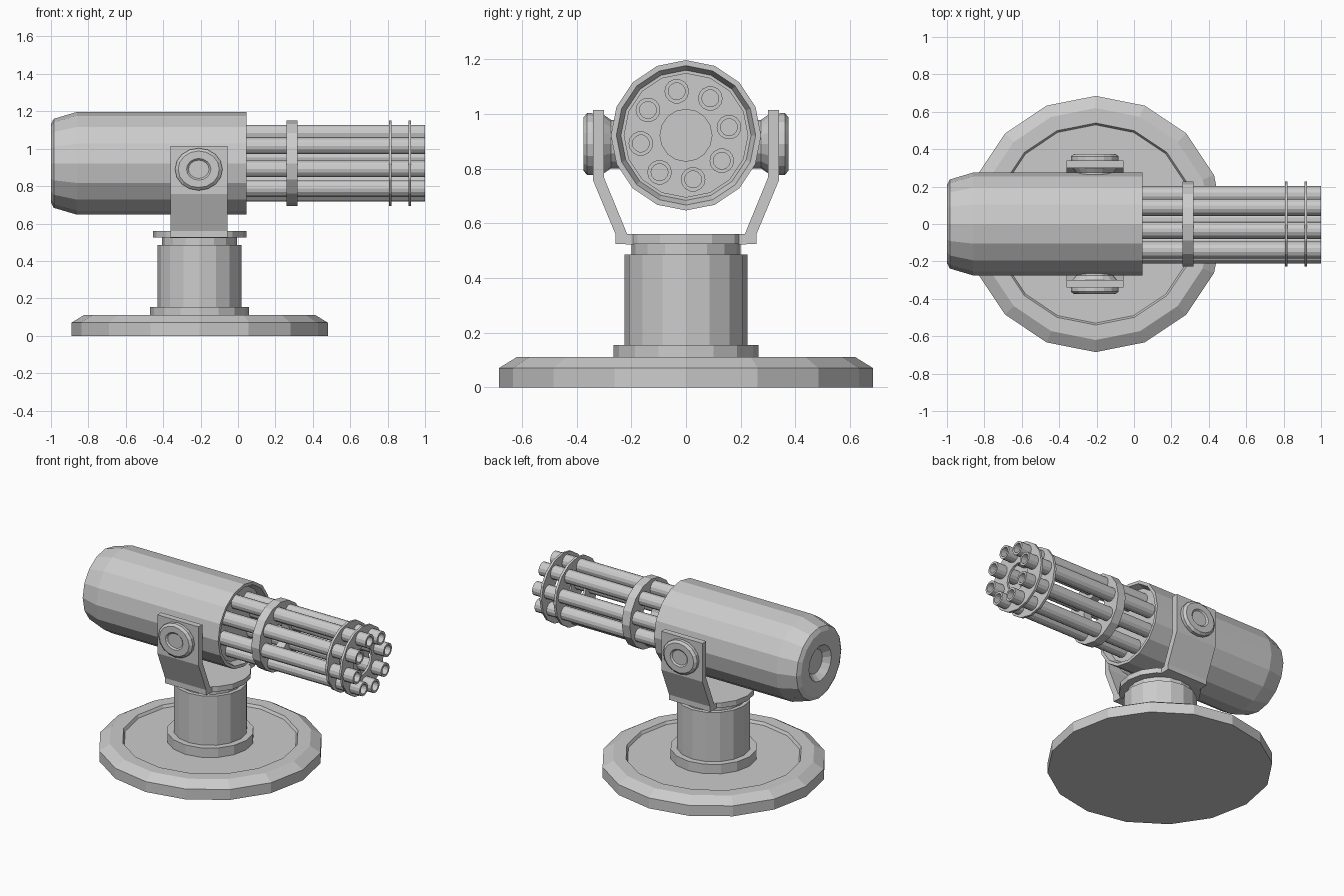
import bpy, bmesh
from math import cos, sin, pi, radians

if "Cube" in bpy.data.objects:
    bpy.data.objects.remove(bpy.data.objects["Cube"])


def make_object(name, bm):
    bmesh.ops.recalc_face_normals(bm, faces=bm.faces)
    mesh = bpy.data.meshes.new(name)
    bm.to_mesh(mesh)
    bm.free()
    obj = bpy.data.objects.new(name, mesh)
    bpy.context.collection.objects.link(obj)
    return obj


def lathe(name, profile, axis, centre, sides=16, closed=False, squash=1.0):
    """Spin (distance along axis, radius) points; closed profiles make rings."""
    bm = bmesh.new()
    rings = []
    for d, r in profile:
        ring = []
        for i in range(sides):
            c, s = r * cos(2 * pi * i / sides), r * sin(2 * pi * i / sides)
            p = {'X': (d, c, s), 'Y': (c, d, s * squash), 'Z': (c, s, d)}[axis]
            ring.append(bm.verts.new([a + b for a, b in zip(p, centre)]))
        rings.append(ring)
    pairs = list(zip(rings, rings[1:]))
    if closed:
        pairs.append((rings[-1], rings[0]))
    else:
        bm.faces.new(rings[0])
        bm.faces.new(rings[-1])
    for a, b in pairs:
        for i in range(sides):
            j = (i + 1) % sides
            bm.faces.new((a[i], a[j], b[j], b[i]))
    return make_object(name, bm)


PX = -0.205          # pedestal centre in x
AXIS_Z = 0.922       # height of the gun axis

# Round base plate with bevelled rim and shallow recess
lathe("base_plate", [(0, .685), (.07, .685), (.11, .62), (.11, .54), (.092, .53)],
      'Z', (PX, 0, 0))

# Pedestal: collar, column, neck and top flange
lathe("pedestal", [(.085, .265), (.155, .265), (.155, .225), (.485, .225),
                   (.485, .2), (.525, .2), (.525, .25), (.56, .25)],
      'Z', (PX, 0, 0))

# Yoke arms and pivots on both sides
arm = [(.19, .522), (.258, .525), (.258, .56), (.34, .757), (.34, 1.015),
       (.30, 1.015), (.30, .767), (.215, .56), (.19, .56)]
for side, label in ((1, "back"), (-1, "front")):
    bm = bmesh.new()
    face = bm.faces.new([bm.verts.new((-.36, side * y, z)) for y, z in arm])
    ext = bmesh.ops.extrude_face_region(bm, geom=[face])
    verts = [v for v in ext['geom'] if isinstance(v, bmesh.types.BMVert)]
    bmesh.ops.translate(bm, verts=verts, vec=(.305, 0, 0))
    # extrusion may leave the start cap out, so close any open boundary
    bmesh.ops.holes_fill(bm, edges=[e for e in bm.edges if e.is_boundary])
    make_object(label + "_yoke_arm", bm)

    pivot = [(.22, .10), (.275, .10), (.30, .12), (.345, .127), (.362, .127),
             (.375, .11), (.375, .065), (.366, .055)]
    lathe(label + "_pivot", [(side * d, r) for d, r in pivot],
          'Y', (-.21, 0, .89), squash=.89)

# Main housing: dished rear, tapered shoulder, recessed front
lathe("housing", [(-.955, .08), (-.995, .118), (-1, .21), (-.985, .238),
                  (-.86, .275), (.045, .275), (.045, .255), (.005, .238)],
      'X', (0, 0, AXIS_Z))

# Barrel cluster
for i in range(8):
    a = radians(10.5 + 45 * i)
    lathe(f"barrel_{i + 1}", [(0, .045), (1, .045), (1, .031), (.9, .031)], 'X',
          (0, -.004 + .164 * cos(a), AXIS_Z + .164 * sin(a)), sides=14)

# Clamp rings holding the barrels
for name, x0, x1 in (("rear_clamp", .258, .317), ("middle_clamp", .806, .822),
                     ("muzzle_clamp", .911, .926)):
    lathe(name, [(x0, .095), (x0, .228), (x1, .228), (x1, .095)],
          'X', (0, 0, AXIS_Z), closed=True)
